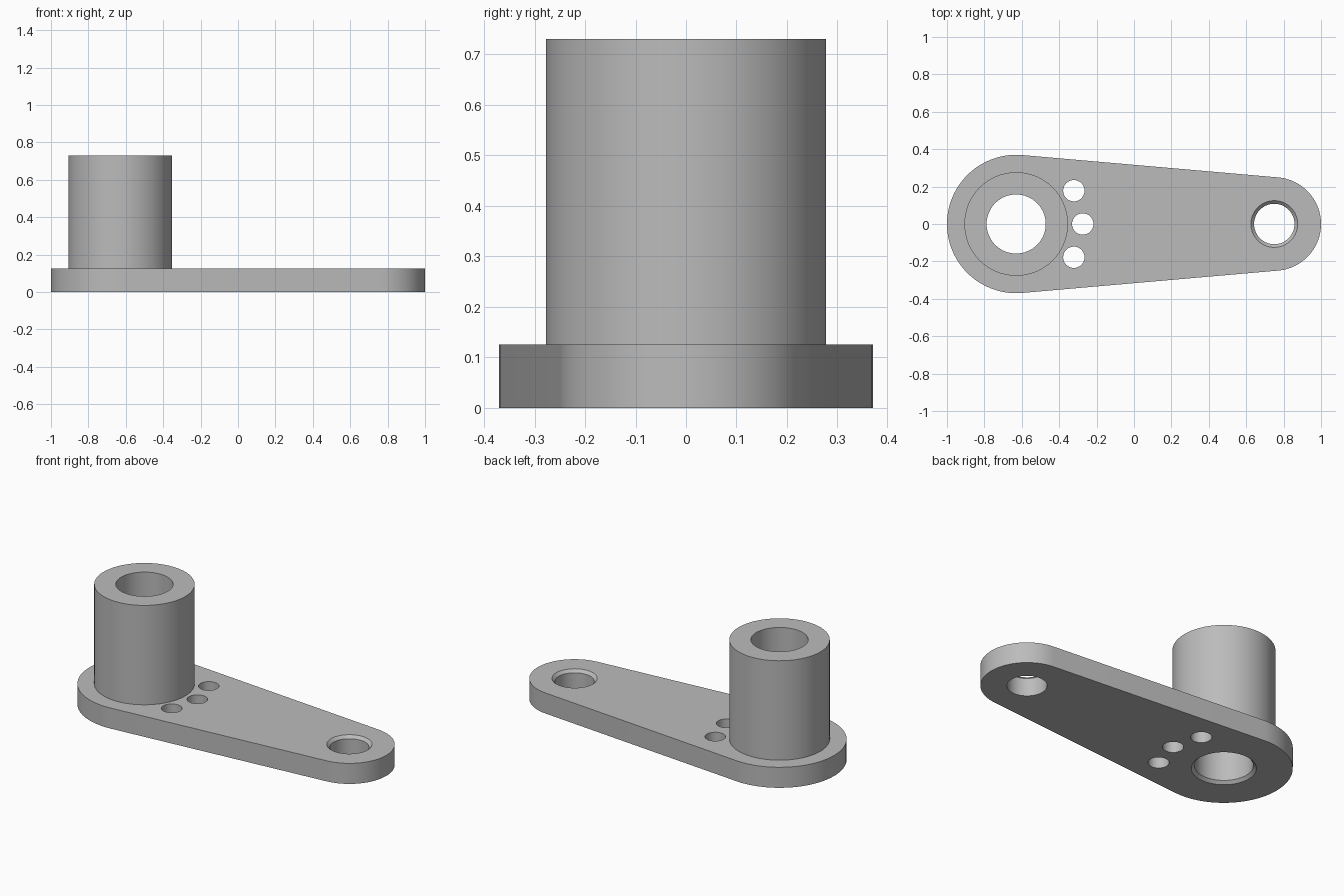
import bpy, bmesh
from math import sin, cos, acos, pi, radians

cube = bpy.data.objects.get("Cube")
if cube:
    bpy.data.objects.remove(cube, do_unlink=True)

THICK, TOP = 0.125, 0.73            # plate thickness, boss height
BIG_X, BIG_R = -0.63, 0.37          # wide end of the plate
SMALL_X, SMALL_R = 0.75, 0.25       # narrow end of the plate
SEG = 64

steel = bpy.data.materials.new("plain grey")
steel.use_nodes = True
grey = (0.5, 0.5, 0.5, 1)
steel.diffuse_color = grey
steel.node_tree.nodes["Principled BSDF"].inputs["Base Color"].default_value = grey


def finish(name, bm):
    bmesh.ops.recalc_face_normals(bm, faces=bm.faces[:])
    mesh = bpy.data.meshes.new(name)
    bm.to_mesh(mesh)
    bm.free()
    mesh.materials.append(steel)
    obj = bpy.data.objects.new(name, mesh)
    bpy.context.collection.objects.link(obj)
    return obj


def turned(name, x, y, profile, seg=SEG):
    """Solid of revolution about a vertical axis, from (radius, z) pairs."""
    bm = bmesh.new()
    rings = [[bm.verts.new((x + r * cos(2 * pi * i / seg), y + r * sin(2 * pi * i / seg), z))
              for i in range(seg)] for r, z in profile]
    for low, high in zip(rings, rings[1:]):
        for i in range(seg):
            j = (i + 1) % seg
            bm.faces.new((low[i], low[j], high[j], high[i]))
    bm.faces.new(rings[0])
    bm.faces.new(rings[-1])
    return finish(name, bm)


def arc(x, r, start, end, steps):
    return [(x + r * cos(start + (end - start) * i / steps),
             r * sin(start + (end - start) * i / steps), 0) for i in range(steps + 1)]


def combine(target, tool, operation):
    tool.hide_render = True
    mod = target.modifiers.new(tool.name, "BOOLEAN")
    mod.operation, mod.solver, mod.object = operation, "EXACT", tool
    bpy.context.view_layer.objects.active = target
    bpy.ops.object.modifier_apply(modifier=mod.name)
    bpy.data.objects.remove(tool, do_unlink=True)


# Tapered plate: two end arcs joined by their common tangents
tangent = acos((BIG_R - SMALL_R) / (SMALL_X - BIG_X))
outline = (arc(SMALL_X, SMALL_R, -tangent, tangent, 32)
           + arc(BIG_X, BIG_R, tangent, 2 * pi - tangent, 36))
bm = bmesh.new()
base = bm.faces.new([bm.verts.new(p) for p in outline])
walls = bmesh.ops.extrude_face_region(bm, geom=[base], use_keep_orig=True)
bmesh.ops.translate(bm, vec=(0, 0, THICK),
                    verts=[v for v in walls["geom"] if isinstance(v, bmesh.types.BMVert)])
arm = finish("lever_arm", bm)

# Upright boss on the wide end
boss = turned("boss", BIG_X, 0, [(0.277, THICK / 2), (0.277, TOP)])
combine(arm, boss, "UNION")

# Main bore, chamfered underneath
bore = turned("main_bore", BIG_X, 0,
              [(0.19, -0.015), (0.175, 0), (0.158, 0.017), (0.158, TOP + 0.1)])
combine(arm, bore, "DIFFERENCE")

# Pin hole at the narrow end, chamfered on top
pin = turned("pin_hole", SMALL_X, 0,
             [(0.108, -0.1), (0.108, THICK - 0.017), (0.125, THICK), (0.14, THICK + 0.015)])
combine(arm, pin, "DIFFERENCE")

# Three small holes on an arc round the boss
for degrees in (-30, 0, 30):
    a = radians(degrees)
    hole = turned("small_hole", BIG_X + 0.356 * cos(a), 0.356 * sin(a),
                  [(0.057, -0.1), (0.057, THICK + 0.1)], 40)
    combine(arm, hole, "DIFFERENCE")

# Smooth the round walls, keep the rims sharp
bpy.ops.object.select_all(action="DESELECT")
arm.select_set(True)
bpy.context.view_layer.objects.active = arm
bpy.ops.object.shade_smooth_by_angle(angle=radians(30))
